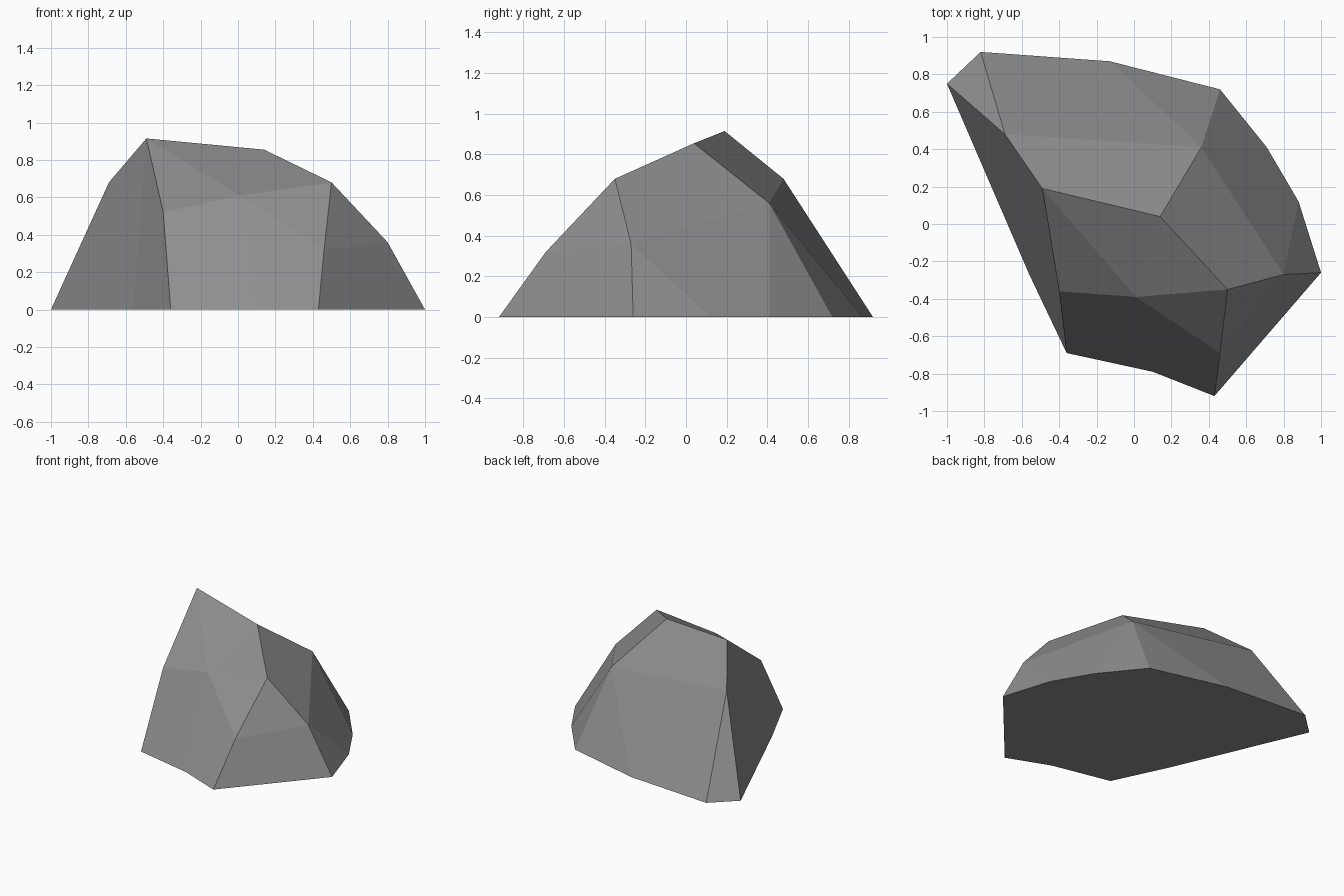
import bpy, bmesh

if "Cube" in bpy.data.objects:
    bpy.data.objects.remove(bpy.data.objects["Cube"])

# Ground outline, counter-clockwise from the left tip (x, y)
base = dict(zip("abcdefghijk", [
    (-1, .75), (-.56, -.27), (-.36, -.69), (.10, -.79), (.43, -.92), (1, -.26),
    (.88, .12), (.71, .41), (.46, .72), (-.13, .87), (-.82, .92)]))

# Raised corners: shoulder ring, then the crown (x, y, z)
upper = dict(zip("PQRSTUVWX", [
    (-.40, -.36, .52), (.01, -.39, .61), (.46, -.69, .32), (.50, -.35, .68),
    (.80, -.27, .36), (.36, .41, .56), (-.69, .48, .68),
    (-.49, .19, .915), (.14, .04, .855)]))

# Facets by side, each named by its corners
facets = {
    "left": "VabW WbcP",
    "front": "PcdQ QdeR QRS",
    "right": "SRT RefT Tfg STUX TghU Uhi",
    "back": "Uij UjkV Vka",
    "crown": "VWXU WPQ WQX QSX",
    "underside": "kjihgfedcba",
}

bm = bmesh.new()
v = {n: bm.verts.new((x, y, 0)) for n, (x, y) in base.items()}
v.update({n: bm.verts.new(p) for n, p in upper.items()})
for side in facets.values():
    for corners in side.split():
        bm.faces.new([v[c] for c in corners])
bmesh.ops.recalc_face_normals(bm, faces=bm.faces)

mesh = bpy.data.meshes.new("rock")
bm.to_mesh(mesh)
bm.free()

# Single stone colour, flat faces
stone = bpy.data.materials.new("grey stone")
stone.diffuse_color = (.27, .27, .27, 1)
stone.use_nodes = True
stone.node_tree.nodes["Principled BSDF"].inputs["Base Color"].default_value = stone.diffuse_color
mesh.materials.append(stone)
bpy.context.collection.objects.link(bpy.data.objects.new("rock", mesh))
